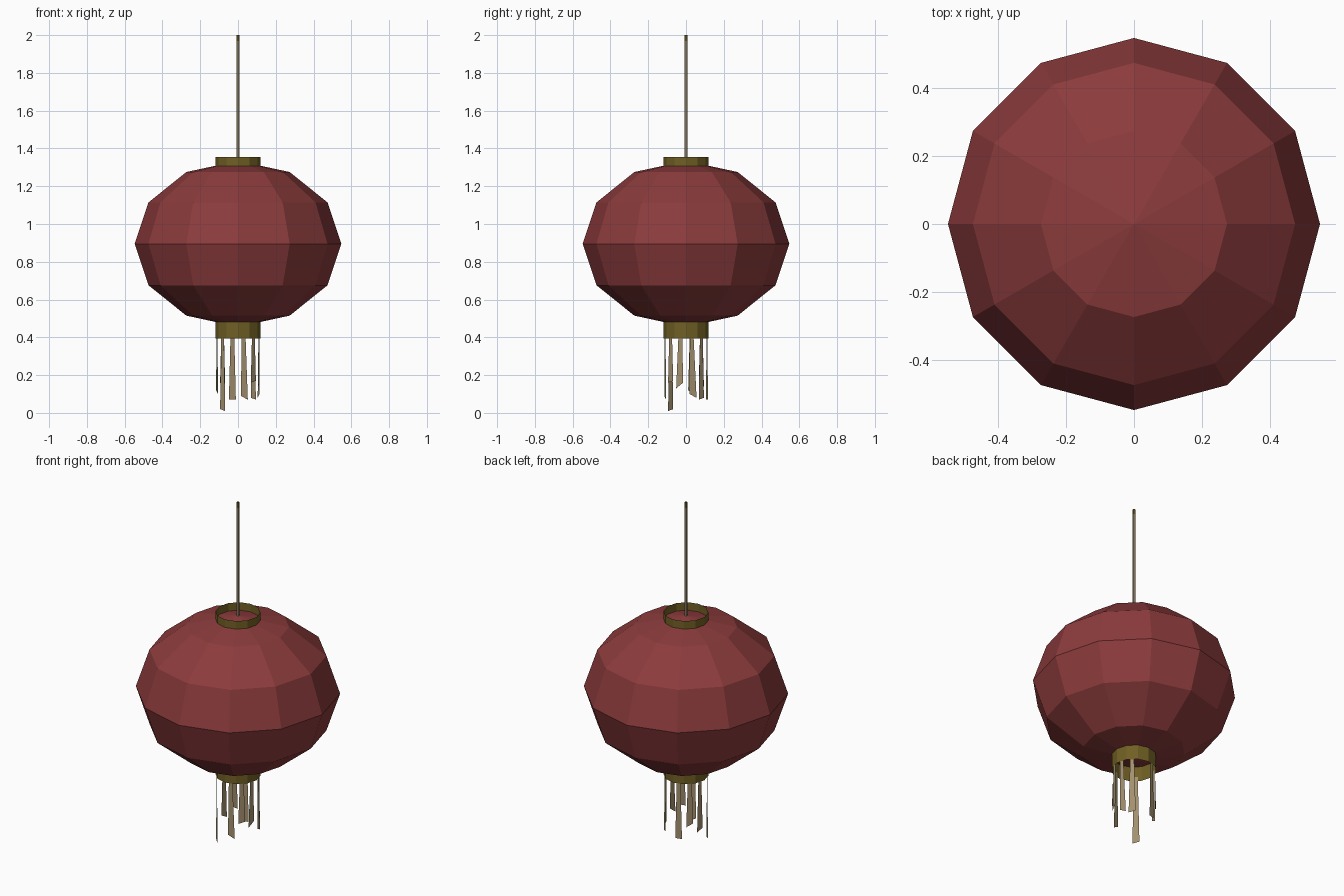
import bpy, bmesh, math
from mathutils import Matrix

cube = bpy.data.objects.get("Cube")
if cube:
    bpy.data.objects.remove(cube, do_unlink=True)


def material(name, srgb):
    """Flat material from an sRGB colour, stored as linear values."""
    col = [((c / 255 + 0.055) / 1.055) ** 2.4 for c in srgb] + [1.0]
    mat = bpy.data.materials.new(name)
    mat.use_nodes = True
    mat.diffuse_color = col
    bsdf = next(n for n in mat.node_tree.nodes if n.type == 'BSDF_PRINCIPLED')
    bsdf.inputs["Base Color"].default_value = col
    return mat


red = material("red_paper", (140, 59, 60))
gold = material("dull_gold", (112, 95, 36))
tan = material("tan_cord", (162, 144, 110))


def add_object(name, bm, mat):
    mesh = bpy.data.meshes.new(name)
    bm.to_mesh(mesh)
    bm.free()
    mesh.materials.append(mat)
    obj = bpy.data.objects.new(name, mesh)
    bpy.context.collection.objects.link(obj)
    return obj


def open_tube(name, radius, bottom, top, sides, mat):
    """Thin tube without end caps."""
    bm = bmesh.new()
    bmesh.ops.create_cone(bm, cap_ends=False, segments=sides, radius1=radius,
                          radius2=radius, depth=top - bottom,
                          matrix=Matrix.Translation((0, 0, (top + bottom) / 2)))
    return add_object(name, bm, mat)


# Faceted, slightly squashed paper body
bm = bmesh.new()
bmesh.ops.create_uvsphere(bm, u_segments=12, v_segments=6, radius=1)
bmesh.ops.transform(bm, verts=bm.verts, matrix=Matrix.Translation((0, 0, 0.895))
                    @ Matrix.Diagonal((0.547, 0.547, 0.439, 1)))
add_object("lantern_body", bm, red)

# Collars above and below the body
open_tube("top_collar", 0.12, 1.29, 1.355, 12, gold)
open_tube("bottom_collar", 0.12, 0.395, 0.50, 12, gold)

# Hanging cord with its dark end
open_tube("hanging_cord", 0.008, 1.31, 1.97, 6, tan)
open_tube("cord_end", 0.008, 1.97, 2.0, 6, gold)

# Tassel strips: collar angle, lowest height, sideways lean, slant of the cut
strips = [(15, 0.08, 0.008, -0.02), (45, 0.07, 0.0, 0.01), (105, 0.07, 0.0, 0.0),
          (135, 0.14, 0.0, 0.02), (165, 0.10, 0.0, 0.02), (225, 0.01, 0.0, -0.01),
          (285, 0.07, 0.004, -0.02), (315, 0.16, 0.0, 0.01), (345, 0.13, -0.004, 0.03)]
for i, (angle, low, lean, slant) in enumerate(strips):
    bm = bmesh.new()
    end = low + max(0, -slant)
    outline = [(-0.01, 0.42), (lean - 0.019, end), (lean + 0.019, end + slant), (0.01, 0.42)]
    bm.faces.new([bm.verts.new((0.115, u, z)) for u, z in outline])
    bmesh.ops.rotate(bm, verts=bm.verts, matrix=Matrix.Rotation(math.radians(angle), 3, 'Z'))
    add_object(f"tassel_strip_{i + 1}", bm, tan)
